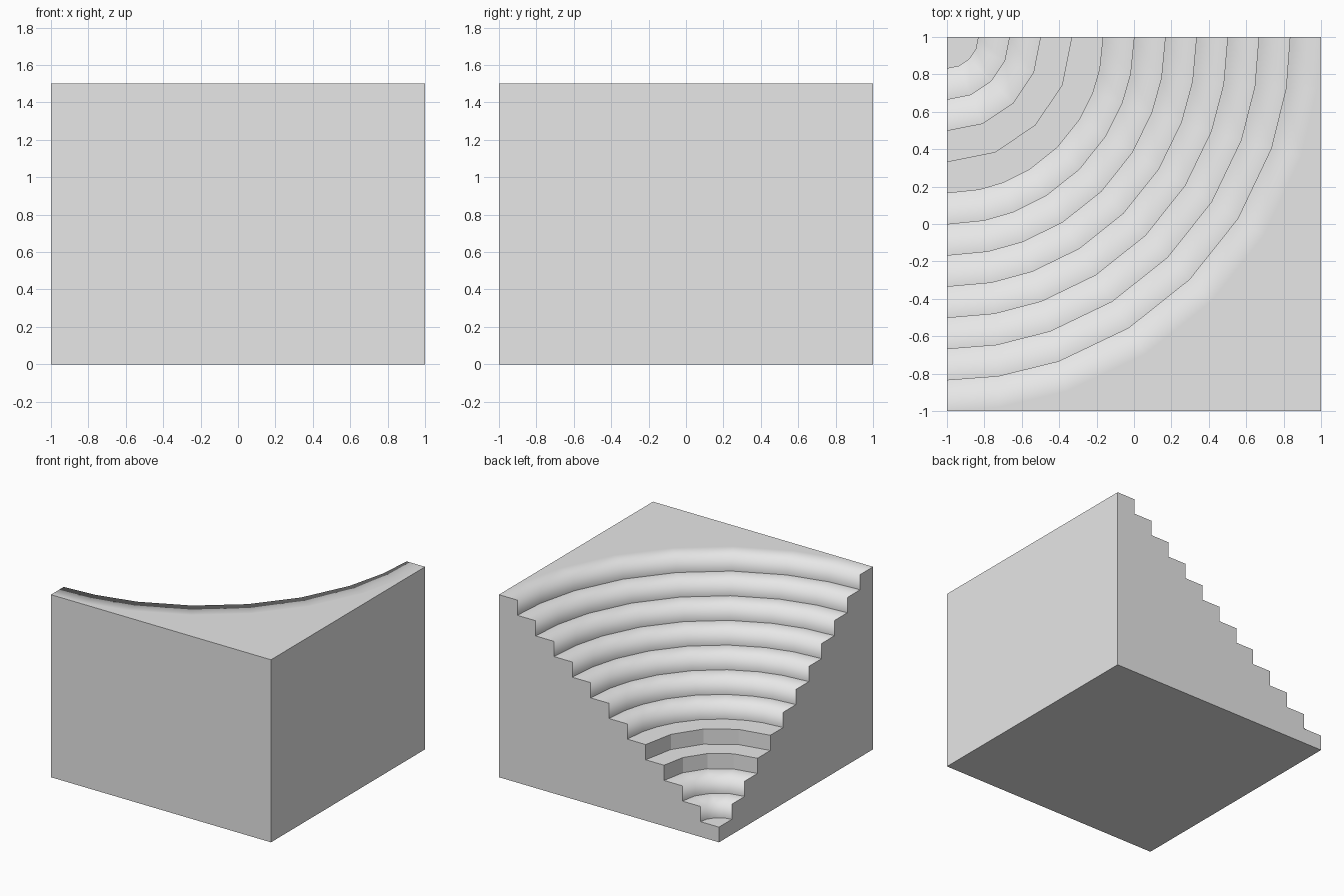
import bpy
import bmesh
from math import sin, cos, radians

cube = bpy.data.objects.get("Cube")
if cube:
    bpy.data.objects.remove(cube, do_unlink=True)

STEPS = 12
TREAD = 2 / STEPS
RISE = 1.5 / STEPS
FLAT_STEPS = (3, 4)      # steps with crisp, faceted rims

grey = bpy.data.materials.new("stone_grey")
grey.use_nodes = True
colour = (0.8, 0.8, 0.8, 1)
grey.diffuse_color = colour
grey.node_tree.nodes["Principled BSDF"].inputs["Base Color"].default_value = colour

bm = bmesh.new()


def ring_angles(i):
    """Corner angles of one quarter ring; outer rings have more sides."""
    if i < 5:
        half = [0, 22.5]
    else:
        t = (i - 5) / 6
        half = [0, 12 - 3.4 * t, 21 - 2 * t, 32]
    return half + [45] + [90 - a for a in reversed(half)]


def ring(i, z):
    r = i * TREAD
    return [bm.verts.new((-1 + r * sin(radians(a)), 1 - r * cos(radians(a)), z))
            for a in ring_angles(i)]


def strip(inner, outer, smooth):
    """Join two rows; the outer row may have twice as many sides."""
    k = (len(outer) - 1) // (len(inner) - 1)
    for j in range(len(inner) - 1):
        face = bm.faces.new([inner[j + 1], inner[j]] + outer[j * k:j * k + k + 1])
        face.smooth = smooth


def row_edges(row):
    return [bm.edges.get(pair) for pair in zip(row, row[1:])]


# Stage floor at the corner
centre = bm.verts.new((-1, 1, RISE))
lower = ring(1, RISE)
bm.faces.new([centre] + lower)
left_profile, back_profile = [centre, lower[0]], [centre, lower[-1]]
soft = []

# Curved steps: a riser, then a tread
for i in range(1, STEPS):
    smooth = i not in FLAT_STEPS
    upper = ring(i, (i + 1) * RISE)
    outer = ring(i + 1, (i + 1) * RISE)
    strip(lower, upper, smooth)
    strip(upper, outer, smooth)
    if smooth:
        soft += row_edges(upper)
        for a, b in ((lower, upper), (upper, outer)):
            soft += [bm.edges.get(p) for p in zip(a[1:-1], b[1:-1])]
    left_profile += [upper[0], outer[0]]
    back_profile += [upper[-1], outer[-1]]
    lower = outer

# Flat top corner
corner = bm.verts.new((1, -1, 1.5))
bm.faces.new(lower + [corner])
soft += row_edges(lower)

# Stepped side walls, plain walls and base
base = [bm.verts.new((x, y, 0)) for x, y in ((-1, 1), (-1, -1), (1, -1), (1, 1))]
bm.faces.new(left_profile + [base[1], base[0]])
bm.faces.new(back_profile + [base[3], base[0]])
bm.faces.new([base[1], base[2], corner, lower[0]])
bm.faces.new([base[2], base[3], lower[-1], corner])
bm.faces.new(base)

bmesh.ops.recalc_face_normals(bm, faces=bm.faces)
for edge in bm.edges:
    edge.smooth = False
for edge in soft:
    edge.smooth = True

mesh = bpy.data.meshes.new("stepped_quarter_bowl")
bm.to_mesh(mesh)
bm.free()
mesh.materials.append(grey)
bowl = bpy.data.objects.new("stepped_quarter_bowl", mesh)
bpy.context.collection.objects.link(bowl)
